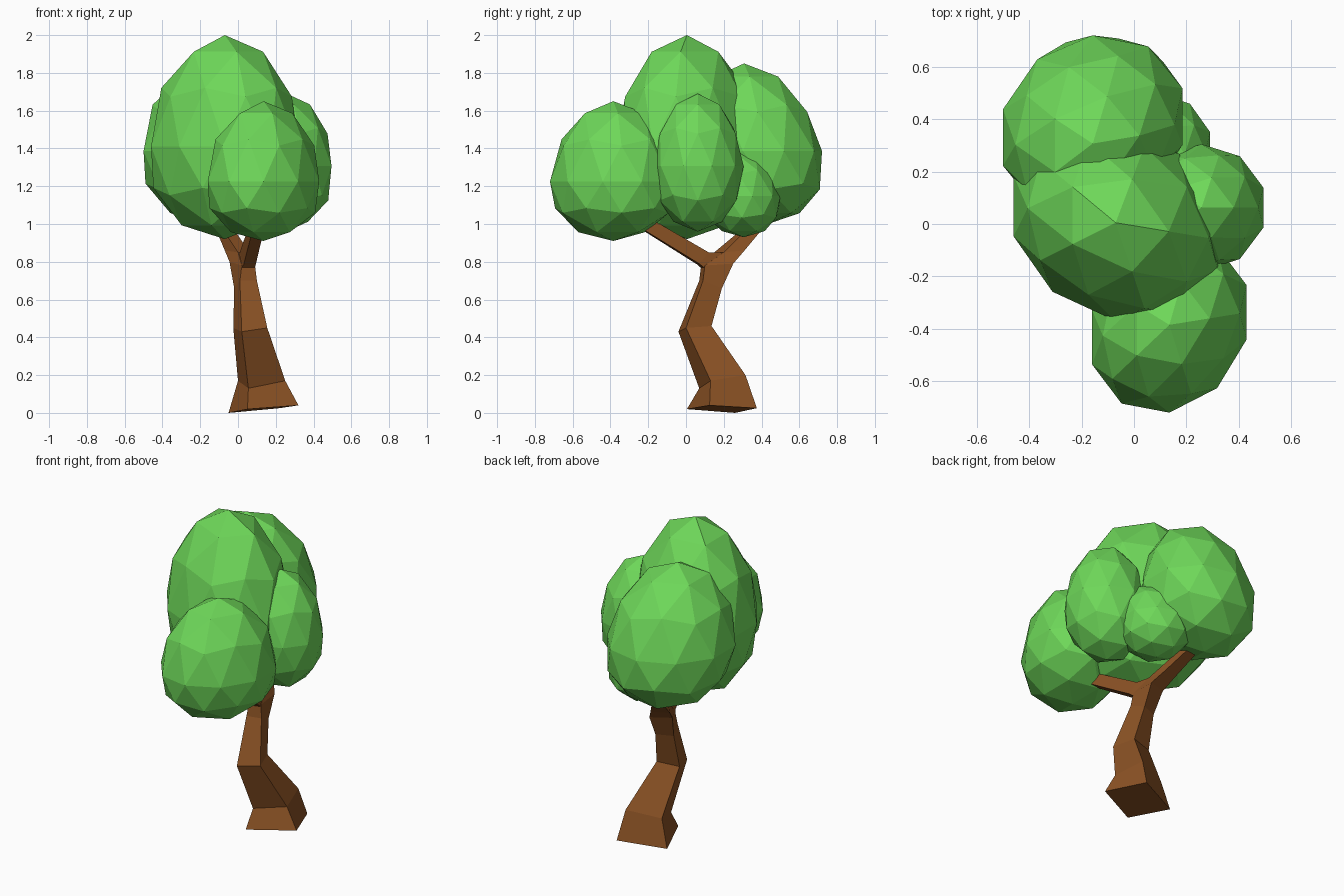
import bpy
import bmesh
from mathutils import Vector

if "Cube" in bpy.data.objects:
    bpy.data.objects.remove(bpy.data.objects["Cube"], do_unlink=True)


def make_material(name, colour):
    mat = bpy.data.materials.new(name)
    mat.use_nodes = True
    mat.diffuse_color = colour
    mat.node_tree.nodes["Principled BSDF"].inputs["Base Color"].default_value = colour
    return mat


leaf_green = make_material("leaf green", (0.155, 0.68, 0.10, 1))
bark_brown = make_material("bark brown", (0.26, 0.085, 0.018, 1))


def finish(name, bm, material):
    bmesh.ops.recalc_face_normals(bm, faces=bm.faces)
    mesh = bpy.data.meshes.new(name)
    bm.to_mesh(mesh)
    bm.free()
    mesh.materials.append(material)
    obj = bpy.data.objects.new(name, mesh)
    bpy.context.collection.objects.link(obj)
    return obj


def leaf_clump(name, low, high, skew=0, lean=0, crown=1.2, taper=0.07):
    """Faceted egg fitted between two corners.

    skew stretches it along a diagonal, lean tips its top along y,
    crown lengthens the upper half.
    """
    bm = bmesh.new()
    bmesh.ops.create_icosphere(bm, subdivisions=2, radius=1)
    for v in bm.verts:
        slim = 1 - taper * v.co.z
        v.co.x *= slim
        v.co.y = v.co.y * slim + skew * v.co.x + lean * v.co.z
        if v.co.z > 0:
            v.co.z *= crown
    for axis in range(3):
        values = [v.co[axis] for v in bm.verts]
        start, span = min(values), max(values) - min(values)
        for v in bm.verts:
            part = (v.co[axis] - start) / span
            v.co[axis] = low[axis] + part * (high[axis] - low[axis])
    return finish(name, bm, leaf_green)


def loft(name, rings):
    """Skin four-sided rings from the base to the tip and cap both ends."""
    bm = bmesh.new()
    loops = [[bm.verts.new(Vector(p)) for p in ring] for ring in rings]
    for lower, upper in zip(loops, loops[1:]):
        for i in range(4):
            j = (i + 1) % 4
            bm.faces.new((lower[i], lower[j], upper[j], upper[i]))
    bm.faces.new(loops[0])
    bm.faces.new(loops[-1])
    return finish(name, bm, bark_brown)


# Crooked trunk running on into the back branch
loft("trunk_and_back_branch", [
    [(.05, .005, .02), (.32, .125, .04), (.22, .375, .025), (-.05, .26, 0)],
    [(.055, .07, .13), (.25, .13, .17), (.2, .315, .2), (0, .24, .17)],
    [(.02, -.04, .43), (.155, 0, .45), (.11, .135, .46), (-.025, .1, .45)],
    [(.01, .07, .7), (.1, .09, .7), (.08, .19, .66), (-.02, .15, .66)],
    [(.02, .08, .78), (.09, .1, .78), (.08, .25, .79), (-.045, .2, .8)],
    [(0, .15, .85), (.06, .2, .85), (.03, .31, .86), (-.07, .26, .86)],
    [(-.1, .33, 1), (-.04, .35, 1), (-.05, .41, .98), (-.12, .4, .98)],
])

# Thin branch reaching forward from the fork
loft("front_branch", [
    [(.02, .075, .77), (.09, .095, .77), (.06, .2, .85), (0, .17, .85)],
    [(.03, .06, .785), (.095, .07, .79), (.08, .12, .85), (.01, .11, .85)],
    [(.08, -.25, .98), (.14, -.24, .98), (.13, -.19, 1.03), (.07, -.2, 1.03)],
])

# Foliage
leaf_clump("top_foliage", (-.46, -.37, .92), (.32, .38, 2), skew=-.18)
leaf_clump("back_foliage", (-.5, .02, 1), (.185, .72, 1.85), skew=.12, lean=-.18)
leaf_clump("front_foliage", (-.16, -.72, .91), (.43, -.05, 1.65), skew=.15, crown=1.35)
leaf_clump("left_foliage", (.02, -.18, .96), (.495, .305, 1.69), crown=1.1)
leaf_clump("small_back_foliage", (-.11, .07, .93), (.29, .5, 1.41), lean=-.1)
